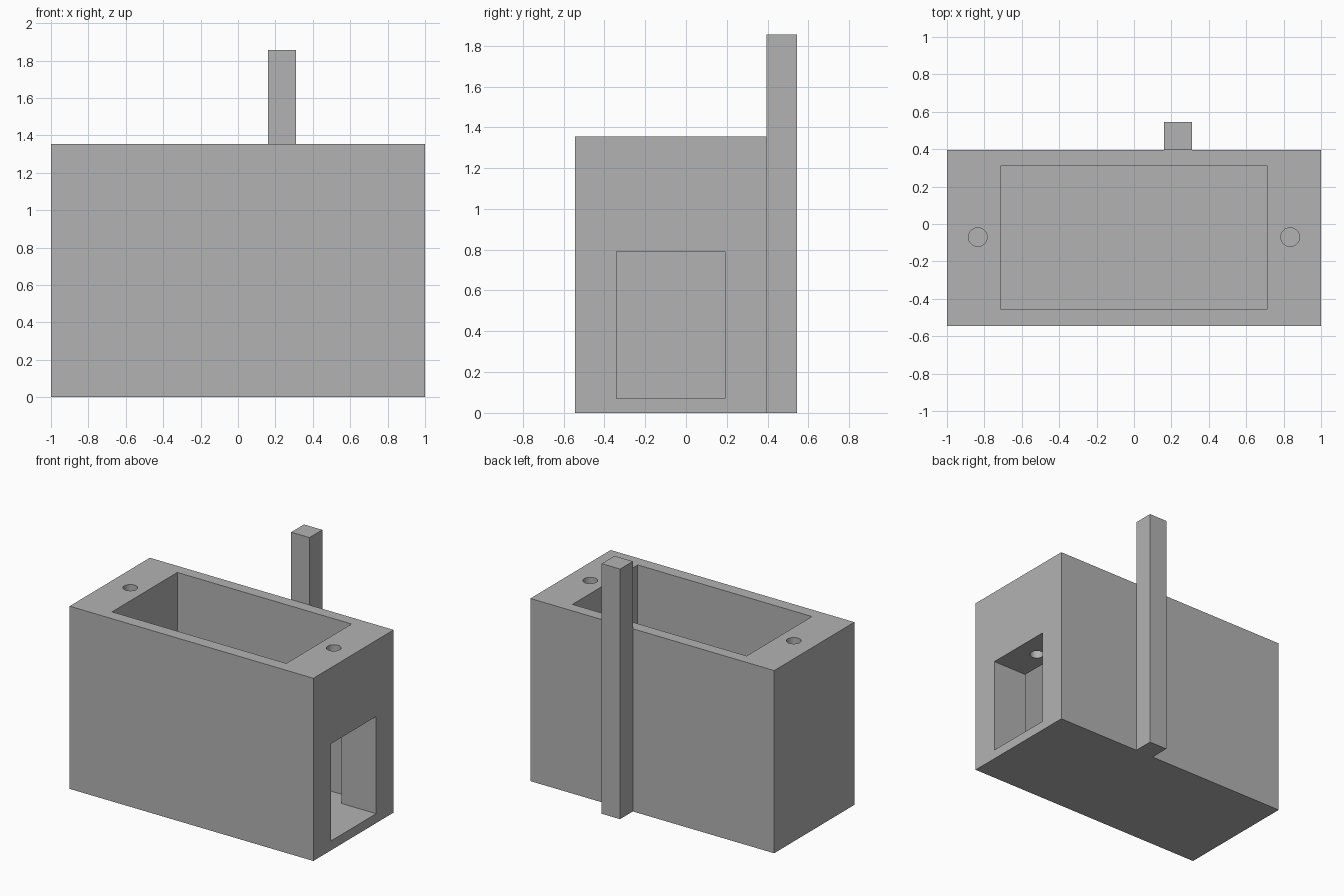
import bpy

cube = bpy.data.objects.get("Cube")
if cube:
    bpy.data.objects.remove(cube, do_unlink=True)

grey = bpy.data.materials.new("plain grey")
grey.use_nodes = True
colour = (0.45, 0.45, 0.45, 1)
grey.diffuse_color = colour
grey.node_tree.nodes["Principled BSDF"].inputs["Base Color"].default_value = colour


def box(name, low, high):
    """Axis-aligned box between two corners."""
    centre = [(a + b) / 2 for a, b in zip(low, high)]
    bpy.ops.mesh.primitive_cube_add(size=1, location=centre)
    obj = bpy.context.object
    obj.name = name
    obj.scale = [b - a for a, b in zip(low, high)]
    bpy.ops.object.transform_apply(location=False, rotation=False, scale=True)
    obj.data.materials.append(grey)
    return obj


def cut(target, cutter):
    """Subtract a hidden cutter from the target."""
    cutter.hide_render = True
    cutter.hide_viewport = True
    mod = target.modifiers.new(cutter.name, "BOOLEAN")
    mod.operation = "DIFFERENCE"
    mod.solver = "EXACT"
    mod.object = cutter


TOP, FLOOR, LINTEL = 1.355, 0.07, 0.79

# Housing with an open-topped cavity and a side window level with its floor
housing = box("housing", (-1, -0.545, 0), (1, 0.395, TOP))
cavity = box("cavity_cutter", (-0.715, -0.455, FLOOR), (0.715, 0.31, TOP + 0.2))
window = box("window_cutter", (0.5, -0.34, FLOOR), (1.2, 0.19, LINTEL))

# Screw holes in the two end blocks
holes = []
for side, x in (("left", 0.835), ("right", -0.835)):
    bottom = LINTEL - 0.05 if x > 0 else LINTEL
    height = TOP + 0.1 - bottom
    bpy.ops.mesh.primitive_cylinder_add(
        vertices=32, radius=0.05, depth=height,
        location=(x, -0.07, bottom + height / 2))
    hole = bpy.context.object
    hole.name = side + "_screw_hole_cutter"
    hole.data.materials.append(grey)
    holes.append(hole)

for cutter in [cavity, window] + holes:
    cut(housing, cutter)

# Tall square post on the back wall
box("back_post", (0.16, 0.395, 0), (0.31, 0.545, 1.855))
